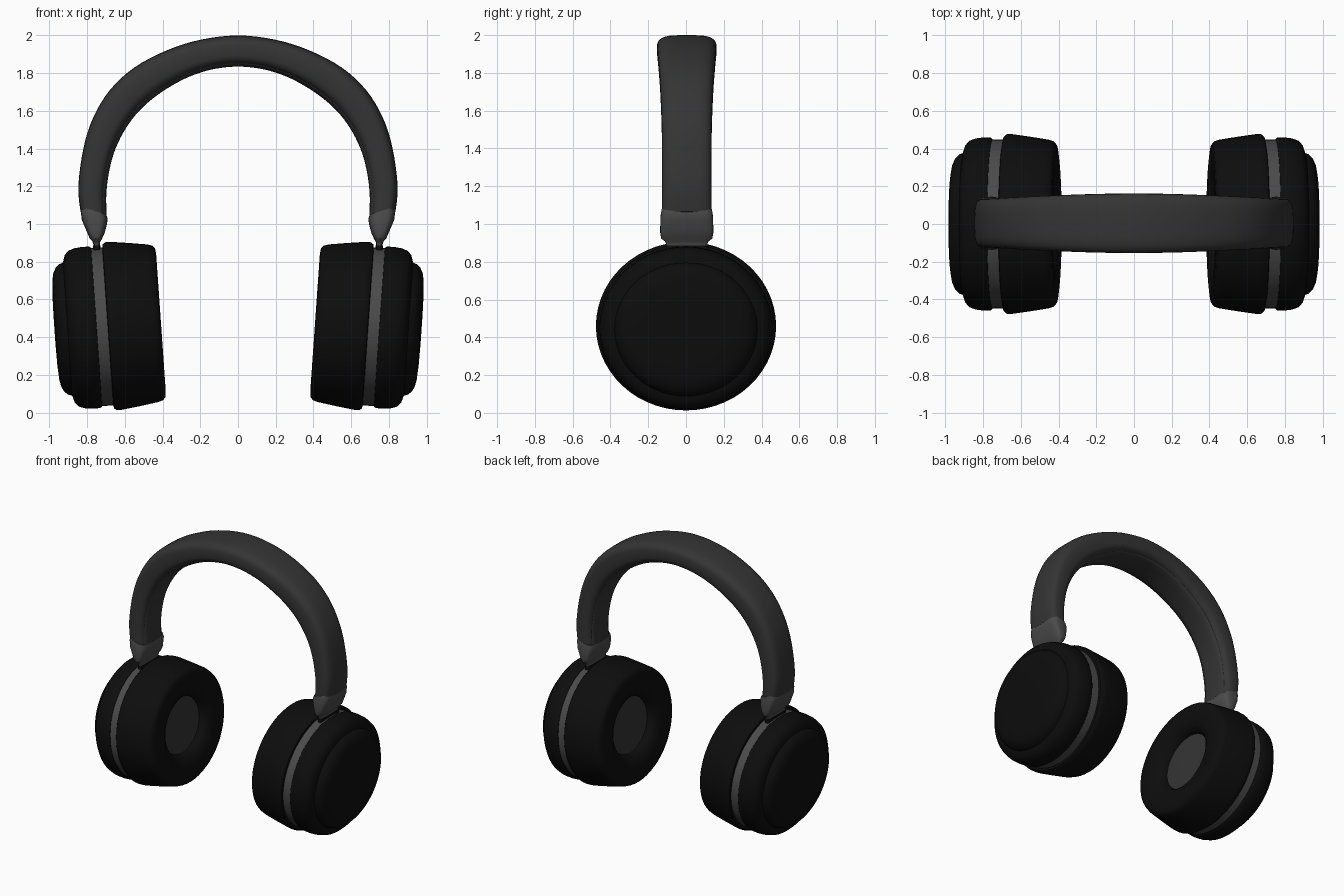
import bpy, bmesh, math
from mathutils import Vector

if "Cube" in bpy.data.objects:
    bpy.data.objects.remove(bpy.data.objects["Cube"])


def material(name, v):
    m = bpy.data.materials.new(name)
    m.diffuse_color = (v, v, v, 1)
    m.use_nodes = True
    m.node_tree.nodes["Principled BSDF"].inputs["Base Color"].default_value = m.diffuse_color
    return m


BLACK = material("black", 0.004)
DARK = material("dark_grey", 0.035)
MID = material("mid_grey", 0.07)


def skin(name, rings, mat, mirror=True, cap=True, angle=40):
    """Bridge closed rings of points into one smooth object."""
    bm = bmesh.new()
    loops = [[bm.verts.new(p) for p in ring] for ring in rings]
    n = len(loops[0])
    for a, b in zip(loops, loops[1:]):
        for i in range(n):
            j = (i + 1) % n
            bm.faces.new((a[i], a[j], b[j], b[i]))
    if cap:
        bm.faces.new(loops[0])
        bm.faces.new(loops[-1])
    bmesh.ops.recalc_face_normals(bm, faces=bm.faces)
    me = bpy.data.meshes.new(name)
    bm.to_mesh(me)
    bm.free()
    me.materials.append(mat)
    ob = bpy.data.objects.new(name, me)
    bpy.context.collection.objects.link(ob)
    if mirror:
        ob.modifiers.new("Mirror", 'MIRROR').use_mirror_merge = False
    bpy.ops.object.select_all(action='DESELECT')
    ob.select_set(True)
    bpy.context.view_layer.objects.active = ob
    bpy.ops.object.shade_smooth_by_angle(angle=math.radians(angle))
    return ob


# ear cup frame: oval lathe about an axis tilted 4 degrees
TILT = math.radians(4)
AXIS = Vector((math.cos(TILT), 0, -math.sin(TILT)))
UP = Vector((math.sin(TILT), 0, math.cos(TILT)))
CENTRE = Vector((0.675, 0, 0.458))


def lathe(name, profile, mat, n=56):
    rings = []
    for u, r in profile:
        c = CENTRE + AXIS * (u - CENTRE.x)
        rings.append([c + Vector((0, r * math.cos(a), 0)) + UP * (0.937 * r * math.sin(a))
                      for a in (2 * math.pi * i / n for i in range(n))])
    return skin(name, rings, mat)


def loft(name, stations, mat, mirror=True, t0=0.0, t1=1.0, wide=1.0, power=3.5, n=32):
    """Sweep a rounded rectangle through (outer x, z, inner x, z, half width)."""
    rings = []
    for ox, oz, ix, iz, w in stations:
        o, i = Vector((ox, 0.004, oz)), Vector((ix, 0.004, iz))
        a, b = i.lerp(o, t0), i.lerp(o, t1)
        mid, half = (a + b) / 2, (b - a) / 2
        ring = []
        for k in range(n):
            c, s = math.cos(2 * math.pi * k / n), math.sin(2 * math.pi * k / n)
            p = math.copysign(abs(c) ** (2 / power), c)
            q = math.copysign(abs(s) ** (2 / power), s)
            ring.append(mid + half * p + Vector((0, w * wide * q, 0)))
        rings.append(ring)
    return skin(name, rings, mat, mirror)


def smooth_path(pts, steps=4):
    """Catmull-Rom interpolation through the stations."""
    out = []
    for i in range(len(pts) - 1):
        p0, p1, p2, p3 = pts[max(i - 1, 0)], pts[i], pts[i + 1], pts[min(i + 2, len(pts) - 1)]
        for s in range(steps):
            t = s / steps
            out.append([0.5 * (2 * b + (c - a) * t + (2 * a - 5 * b + 4 * c - d) * t * t
                               + (3 * b - a - 3 * c + d) * t ** 3)
                        for a, b, c, d in zip(p0, p1, p2, p3)])
    return out + [list(pts[-1])]


# ear cups
lathe("ear_cushion", [(0.50, 0.215), (0.47, 0.218), (0.44, 0.235), (0.42, 0.265), (0.41, 0.31),
                      (0.408, 0.39), (0.412, 0.422), (0.425, 0.438), (0.45, 0.447), (0.55, 0.463),
                      (0.65, 0.477), (0.675, 0.476), (0.688, 0.465), (0.692, 0.44)], BLACK)
lathe("speaker_cover", [(0.474, 0.10), (0.475, 0.16), (0.478, 0.225), (0.49, 0.225)], DARK)
lathe("trim_ring", [(0.68, 0.40), (0.682, 0.448), (0.757, 0.448), (0.76, 0.40)], MID)
lathe("outer_shell", [(0.75, 0.40), (0.75, 0.45), (0.76, 0.458), (0.80, 0.459), (0.84, 0.454),
                      (0.872, 0.442), (0.892, 0.42), (0.90, 0.395), (0.904, 0.378), (0.925, 0.37),
                      (0.945, 0.352), (0.96, 0.32), (0.967, 0.28), (0.972, 0.2), (0.974, 0.08)], BLACK)

# headband: right half stations, mirrored into a full arch
half = [(0.835, 1.065, 0.695, 1.02, 0.132), (0.847, 1.20, 0.698, 1.17, 0.131),
        (0.82, 1.40, 0.672, 1.33, 0.131), (0.77, 1.56, 0.622, 1.46, 0.133),
        (0.68, 1.71, 0.542, 1.58, 0.138), (0.55, 1.83, 0.433, 1.68, 0.144),
        (0.38, 1.92, 0.29, 1.767, 0.151), (0.20, 1.977, 0.15, 1.817, 0.156)]
arch = half + [(0, 2.0, 0, 1.835, 0.158)] + [(-a, b, -c, d, w) for a, b, c, d, w in reversed(half)]
arch = smooth_path(arch)
loft("headband", arch, DARK, mirror=False, t0=0.05)
loft("headband_cushion", arch[1:-1], DARK, mirror=False, t0=0.0, t1=0.35, wide=0.76, power=3)

# yokes joining the band to the cups
loft("yoke", [(0.828, 1.09, 0.698, 1.05, 0.134), (0.835, 1.07, 0.691, 1.025, 0.138),
              (0.828, 1.02, 0.696, 0.995, 0.140), (0.802, 0.96, 0.708, 0.95, 0.141),
              (0.787, 0.925, 0.722, 0.92, 0.135), (0.772, 0.908, 0.73, 0.908, 0.115),
              (0.766, 0.89, 0.733, 0.89, 0.108), (0.765, 0.87, 0.734, 0.87, 0.106)], MID, power=4)
loft("pivot", [(0.770, 0.885, 0.730, 0.885, 0.110), (0.770, 0.82, 0.728, 0.82, 0.114)], BLACK, power=4)
